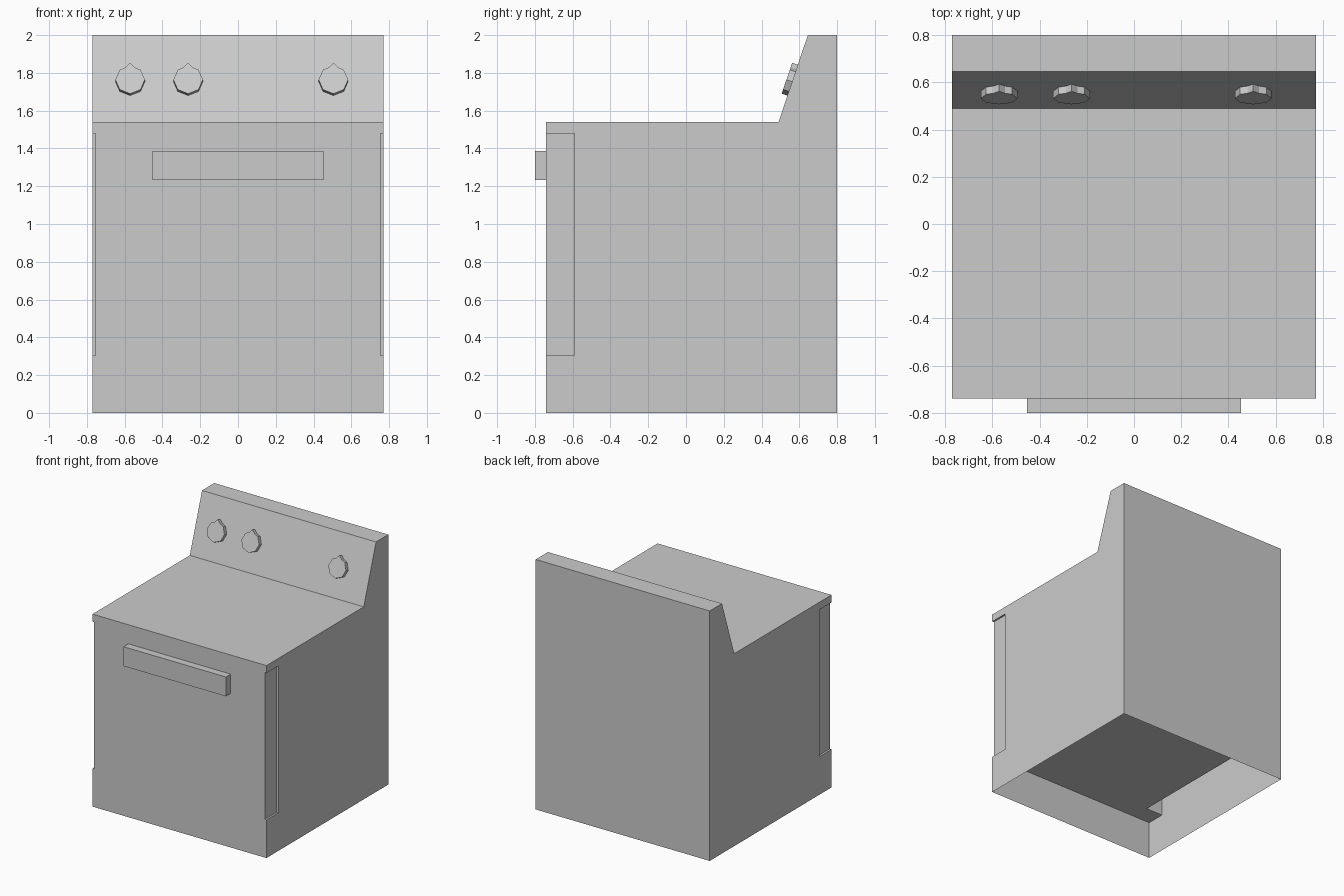
import bpy, bmesh, math
from mathutils import Vector, Matrix

if "Cube" in bpy.data.objects:
    bpy.data.objects.remove(bpy.data.objects["Cube"])


def make_object(name, bm):
    bmesh.ops.recalc_face_normals(bm, faces=bm.faces)
    mesh = bpy.data.meshes.new(name)
    bm.to_mesh(mesh)
    bm.free()
    obj = bpy.data.objects.new(name, mesh)
    bpy.context.collection.objects.link(obj)
    return obj


def box(name, lo, hi):
    lo, hi = Vector(lo), Vector(hi)
    bm = bmesh.new()
    bmesh.ops.create_cube(bm, size=1)
    bmesh.ops.scale(bm, vec=hi - lo, verts=bm.verts)
    bmesh.ops.translate(bm, vec=(lo + hi) / 2, verts=bm.verts)
    return make_object(name, bm)


W = 0.77                     # half width of the body
FRONT, BACK = -0.74, 0.80
JAMB = -0.59                 # depth of the door opening
LOW, HIGH = 0.305, 1.48      # bottom and top of the door opening

# Body: side profile (y, z) swept across x, left open underneath
profile = [(FRONT, 0), (FRONT, LOW), (JAMB, LOW), (JAMB, HIGH), (FRONT, HIGH),
           (FRONT, 1.54), (0.49, 1.54), (0.645, 2), (BACK, 2), (BACK, 0)]
bm = bmesh.new()
rows = [[bm.verts.new((x, y, z)) for y, z in profile] for x in (-W, -0.62, 0.62, W)]
mouth = None
for s, (a, b) in enumerate(zip(rows, rows[1:])):
    for i in range(len(profile) - 1):
        f = bm.faces.new((a[i], b[i], b[i + 1], a[i + 1]))
        if s == 1 and i == 2:
            mouth = f
bm.faces.new(rows[0])
bm.faces.new(rows[-1][::-1])

# Oven cavity pushed back from the middle of the door opening
new = bmesh.ops.extrude_face_region(bm, geom=[mouth])["geom"]
bmesh.ops.translate(bm, vec=(0, 1.2, 0),
                    verts=[v for v in new if isinstance(v, bmesh.types.BMVert)])
if mouth.is_valid:
    bmesh.ops.delete(bm, geom=[mouth], context='FACES_ONLY')
make_object("stove_body", bm)

# Door filling the opening, slightly narrower than the body, and its handle
box("oven_door", (-0.755, FRONT, LOW), (0.755, JAMB, HIGH))
box("door_handle", (-0.453, -0.80, 1.232), (0.453, FRONT, 1.387))

# Knobs: octagon with a pointer, standing on the sloped control panel
tilt = math.atan2(0.155, 0.46)
outline = [(0.078 * math.sin(math.radians(a)), 0.078 * math.cos(math.radians(a)))
           for a in range(45, 316, 45)]
outline += [(-0.025, 0.068), (0, 0.094), (0.025, 0.068)]
for n, x in enumerate((-0.571, -0.264, 0.505)):
    bm = bmesh.new()
    face = bm.faces.new([bm.verts.new((u, 0, v)) for u, v in outline])
    new = bmesh.ops.extrude_face_region(bm, geom=[face])["geom"]
    bmesh.ops.translate(bm, vec=(0, -0.032, 0),
                        verts=[v for v in new if isinstance(v, bmesh.types.BMVert)])
    z = 1.754
    place = Matrix.Translation((x, 0.49 + (z - 1.54) * math.tan(tilt), z))
    bm.transform(place @ Matrix.Rotation(-tilt, 4, 'X'))
    make_object(f"knob_{n + 1}", bm)
